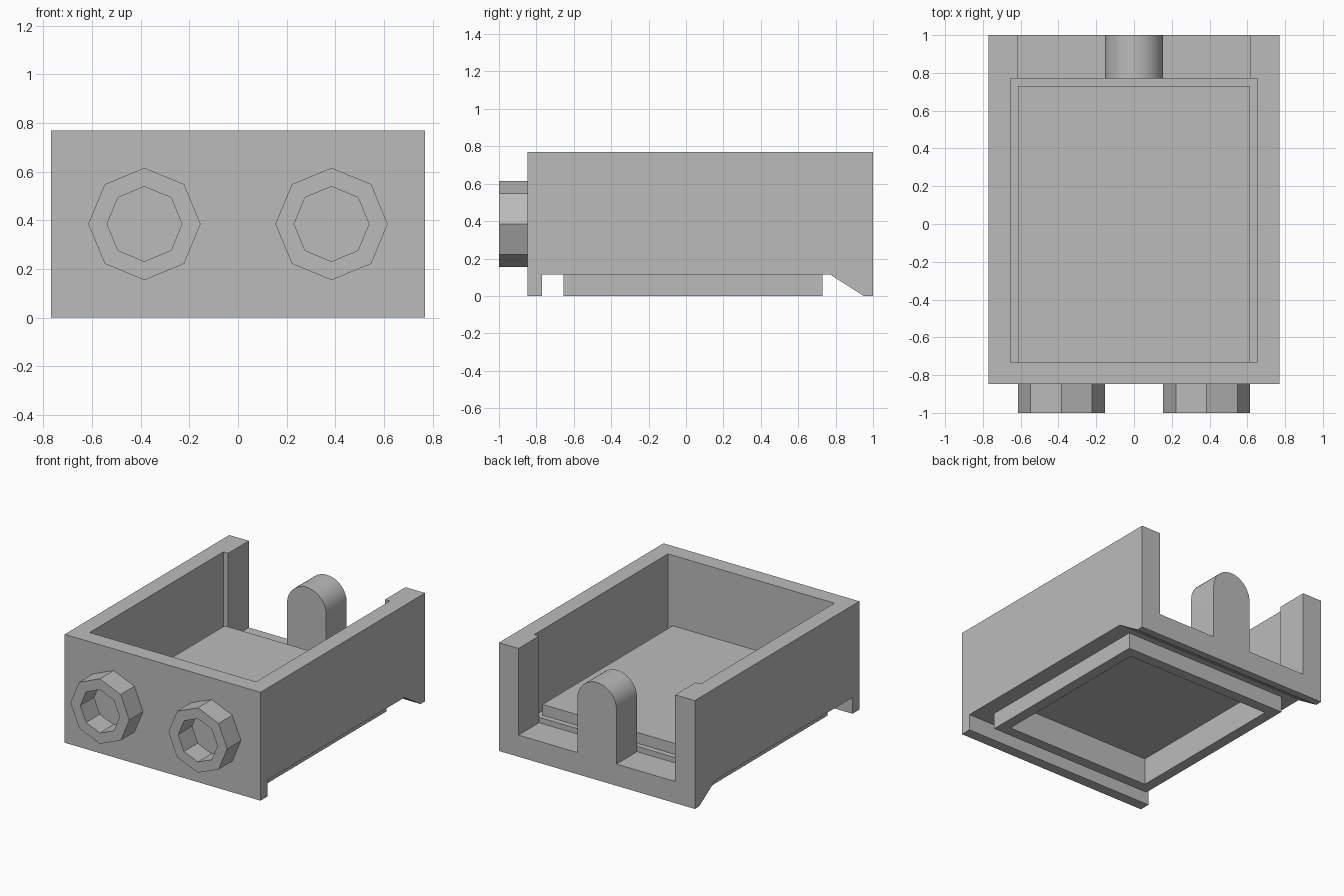
import bpy
import bmesh
import math
from itertools import product
from mathutils import Vector

U = 1 / 26  # one design unit; the model is 52 units long

cube = bpy.data.objects.get("Cube")
if cube:
    bpy.data.objects.remove(cube, do_unlink=True)

grey = bpy.data.materials.new("light grey plastic")
grey.use_nodes = True
colour = (0.5, 0.5, 0.5, 1)
grey.diffuse_color = colour
grey.node_tree.nodes["Principled BSDF"].inputs["Base Color"].default_value = colour


def finish(name, bm):
    """Scale a bmesh from design units and link it as an object."""
    bmesh.ops.recalc_face_normals(bm, faces=bm.faces[:])
    bmesh.ops.scale(bm, vec=(U, U, U), verts=bm.verts[:])
    mesh = bpy.data.meshes.new(name)
    bm.to_mesh(mesh)
    bm.free()
    mesh.materials.append(grey)
    obj = bpy.data.objects.new(name, mesh)
    bpy.context.collection.objects.link(obj)
    return obj


def block_solid(steps):
    """Build one clean shell from boxes that are added or carved in order.
    Each step is (solid, half width, y range, z range)."""
    xs = sorted({s * w for _, w, _, _ in steps for s in (-1, 1)})
    ys = sorted({v for _, _, y, _ in steps for v in y})
    zs = sorted({v for _, _, _, z in steps for v in z})
    axes = [[a[0] - 1] + a + [a[-1] + 1] for a in (xs, ys, zs)]

    def filled(cell):
        x, y, z = [(a[i] + a[i + 1]) / 2 for a, i in zip(axes, cell)]
        result = False
        for solid, w, (y0, y1), (z0, z1) in steps:
            if abs(x) < w and y0 < y < y1 and z0 < z < z1:
                result = solid
        return result

    bm = bmesh.new()
    verts = {}

    def vert(key):
        if key not in verts:
            verts[key] = bm.verts.new([a[i] for a, i in zip(axes, key)])
        return verts[key]

    # a face wherever a filled cell meets an empty one
    for cell in product(*[range(len(a) - 1) for a in axes]):
        for k in range(3):
            other = list(cell)
            other[k] += 1
            if other[k] > len(axes[k]) - 2 or filled(cell) == filled(other):
                continue
            p, q = (k + 1) % 3, (k + 2) % 3
            corners = []
            for dp, dq in ((0, 0), (1, 0), (1, 1), (0, 1)):
                key = list(other)
                key[p] += dp
                key[q] += dq
                corners.append(vert(tuple(key)))
            bm.faces.new(corners)
    return bm


# Open-backed box: walls, stepped floor, front lip, rear foot, hollow base
FRONT, BACK = -22, 26
bm = block_solid([
    (True, 20, (FRONT, BACK), (3, 20)),    # main block
    (True, 20, (FRONT, -20), (0, 3)),      # front lip
    (True, 20, (20, BACK), (0, 3)),        # rear foot
    (True, 17, (-17, 19), (0, 3)),         # base frame
    (False, 17, (-19, 20), (5, 20)),       # inner cavity
    (False, 16, (20, BACK), (4, 20)),      # rear opening
    (True, 16, (-19, 19), (5, 7)),         # raised floor
    (False, 15, (-15, 17), (0, 5)),        # hollow of the base frame
])
# slope the inner side of the rear foot
for v in bm.verts:
    if abs(v.co.y - 20) < 0.01 and abs(v.co.z) < 0.01:
        v.co.y = 24.7
bmesh.ops.recalc_face_normals(bm, faces=bm.faces[:])
bmesh.ops.dissolve_limit(bm, angle_limit=0.01, verts=bm.verts[:], edges=bm.edges[:])
finish("box_body", bm)

# Round-topped post standing in the rear opening
bm = bmesh.new()
profile = [(4, 4)]
for i in range(25):
    a = math.pi * i / 24
    profile.append((4 * math.cos(a), 14 + 4 * math.sin(a)))
profile.append((-4, 4))
face = bm.faces.new([bm.verts.new((x, 20, z)) for x, z in profile])
extruded = bmesh.ops.extrude_face_region(bm, geom=[face], use_keep_orig=True)
moved = [g for g in extruded["geom"] if isinstance(g, bmesh.types.BMVert)]
bmesh.ops.translate(bm, vec=(0, BACK - 20, 0), verts=moved)
post = finish("rear_post", bm)
bpy.ops.object.select_all(action="DESELECT")
post.select_set(True)
bpy.context.view_layer.objects.active = post
bpy.ops.object.shade_smooth_by_angle(angle=math.radians(30))

# Two hollow eight-sided studs on the front
for name, x in (("front_stud_left", 10), ("front_stud_right", -10)):
    bm = bmesh.new()
    rings = []
    for radius, y in ((6, FRONT), (6, FRONT - 4), (4, FRONT - 4), (4, FRONT)):
        centre = Vector((x, y, 10))
        rings.append([bm.verts.new(centre + radius * Vector((math.cos(a), 0, math.sin(a))))
                      for a in (math.pi * i / 4 for i in range(8))])
    for r0, r1 in zip(rings, rings[1:]):
        for i in range(8):
            j = (i + 1) % 8
            bm.faces.new((r0[i], r0[j], r1[j], r1[i]))
    finish(name, bm)
